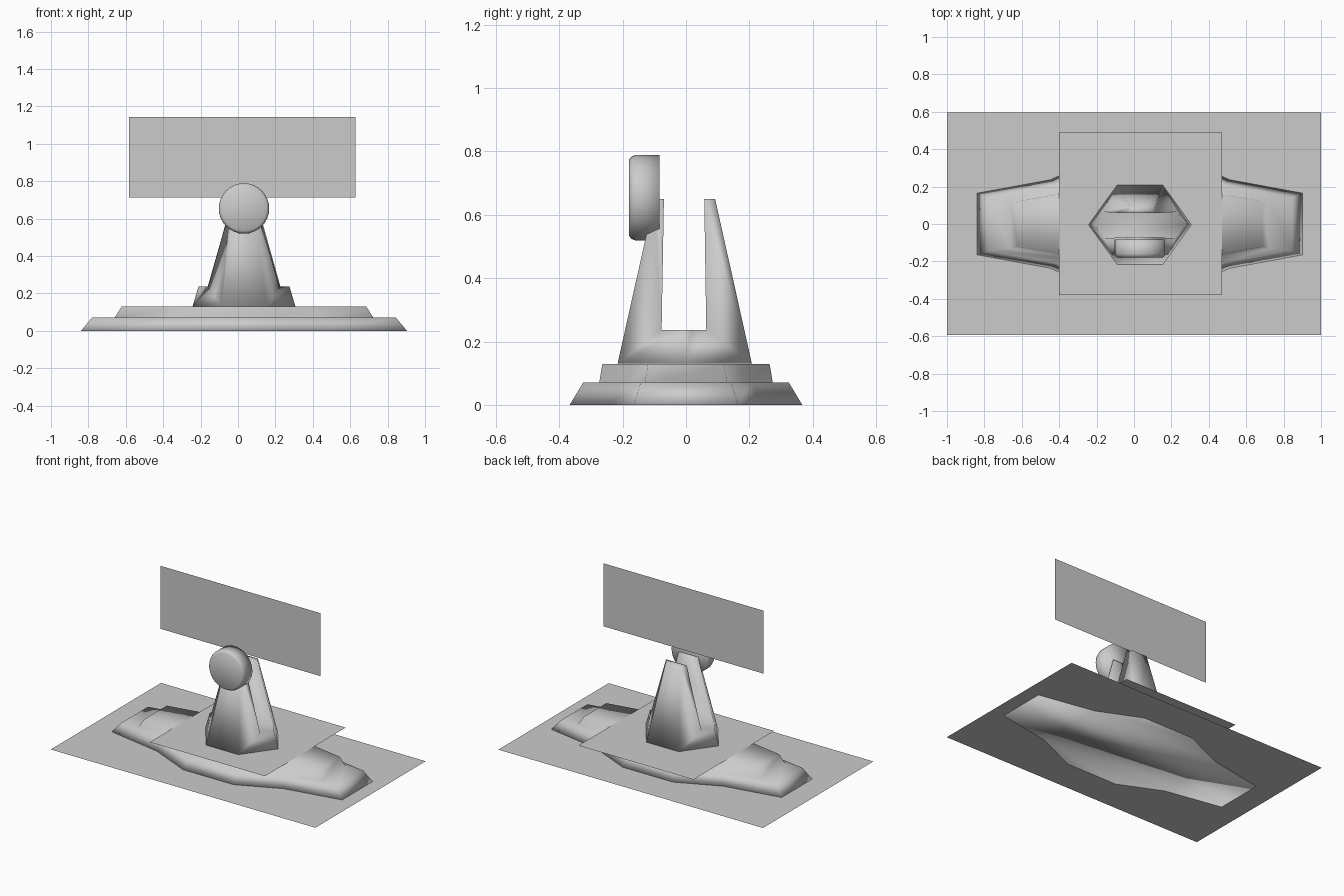
import bpy, bmesh, math

if "Cube" in bpy.data.objects:
    bpy.data.objects.remove(bpy.data.objects["Cube"])

CX = 0.032  # shared centre line of the parts


def finish(bm, name, smooth=False):
    me = bpy.data.meshes.new(name)
    bm.to_mesh(me)
    bm.free()
    ob = bpy.data.objects.new(name, me)
    bpy.context.collection.objects.link(ob)
    for p in me.polygons:
        p.use_smooth = smooth
    return ob


def loft(name, rings, smooth=False):
    bm = bmesh.new()
    loops = [[bm.verts.new(c) for c in r] for r in rings]
    for a, b in zip(loops, loops[1:]):
        for i in range(len(a)):
            j = (i + 1) % len(a)
            bm.faces.new((a[i], a[j], b[j], b[i]))
    bm.faces.new(loops[0][::-1])
    bm.faces.new(loops[-1])
    bmesh.ops.recalc_face_normals(bm, faces=bm.faces)
    return finish(bm, name, smooth)


def rect(x0, x1, y0, y1, z):
    return [(x0, y0, z), (x1, y0, z), (x1, y1, z), (x0, y1, z)]


def sheet(name, corners):
    bm = bmesh.new()
    bm.faces.new([bm.verts.new(c) for c in corners])
    return finish(bm, name)


def base_ring(end, end_y, mid, mid_y, inner, max_y, z):
    q = [(end, end_y), (mid, mid_y), (inner, max_y)]
    upper = q + [(-x, y) for x, y in reversed(q)]
    pts = upper + [(x, -y) for x, y in reversed(upper)]
    return [(x + CX, y, z) for x, y in pts]


def hexagon(point, flat, y, z):
    pts = [(point, 0), (flat, y), (-flat, y), (-point, 0), (-flat, -y), (flat, -y)]
    return [(x + CX, v - 0.004, z) for x, v in pts]


# Stepped base
loft("stepped_base", [
    base_ring(0.871, 0.165, 0.48, 0.237, 0.19, 0.367, 0),
    base_ring(0.813, 0.143, 0.45, 0.207, 0.177, 0.325, 0.07),
    base_ring(0.692, 0.13, 0.39, 0.182, 0.155, 0.274, 0.07),
    base_ring(0.654, 0.12, 0.37, 0.172, 0.147, 0.264, 0.129),
], smooth=True)

# Flat sheets under the base and under the stand
sheet("ground_sheet", rect(-1, 1, -0.593, 0.597, 0.001))
sheet("deck_sheet", rect(-0.4, 0.47, -0.38, 0.49, 0.13))

# Six-sided stand with a slot that leaves two prongs
stand = loft("forked_stand", [hexagon(0.275, 0.122, 0.212, 0.13),
                              hexagon(0.12, 0.055, 0.096, 0.65)], smooth=True)
cutter = loft("slot_cutter", [
    rect(-0.5, 0.6, -0.077, 0.064, 0.237),
    rect(-0.5, 0.6, -0.068, 0.056, 0.75),
], smooth=True)
cut = stand.modifiers.new("slot", 'BOOLEAN')
cut.operation = 'DIFFERENCE'
cut.solver = 'EXACT'
cut.object = cutter
bpy.context.view_layer.objects.active = stand
stand.select_set(True)
bpy.ops.object.modifier_apply(modifier=cut.name)
bpy.data.objects.remove(cutter)
for p in stand.data.polygons:
    p.use_smooth = True


# Round knob on the front prong
def circle(r, y):
    return [(CX + r * math.cos(a), y, 0.654 + r * math.sin(a))
            for a in (2 * math.pi * i / 32 for i in range(32))]


loft("round_knob", [circle(0.135, -0.083), circle(0.135, -0.16), circle(0.13, -0.172),
                    circle(0.12, -0.18)], smooth=True)

# Upright panel between the prongs
sheet("upright_panel", [(-0.582, -0.006, 0.713), (0.628, -0.006, 0.713),
                        (0.628, -0.006, 1.143), (-0.582, -0.006, 1.143)])
